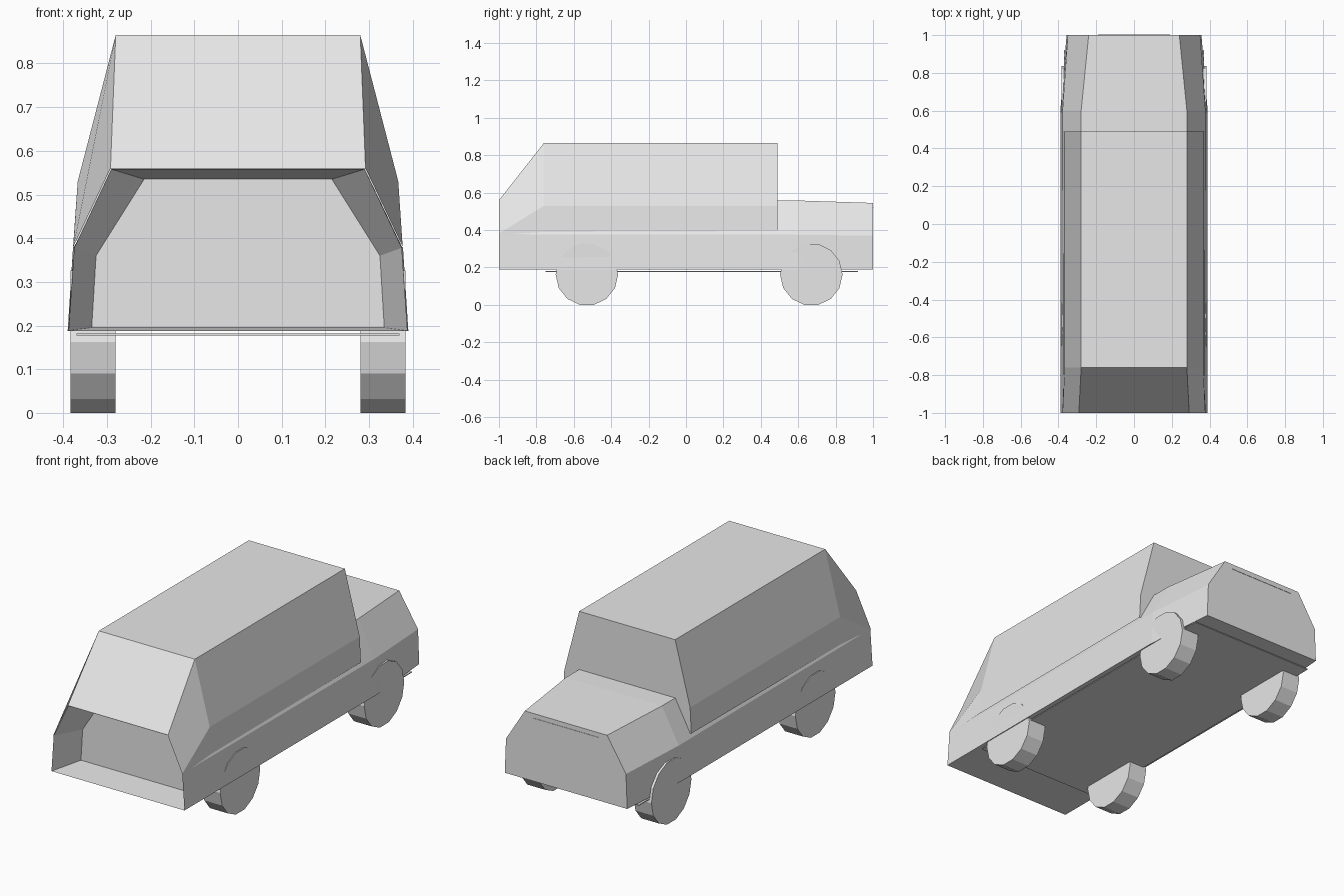
import bpy, bmesh, math

cube = bpy.data.objects.get("Cube")
if cube:
    bpy.data.objects.remove(cube, do_unlink=True)

grey = bpy.data.materials.new("light_grey")
grey.use_nodes = True
grey.diffuse_color = (0.8, 0.8, 0.8, 1)
grey.node_tree.nodes["Principled BSDF"].inputs["Base Color"].default_value = (0.8, 0.8, 0.8, 1)


def finish(name, bm):
    bmesh.ops.recalc_face_normals(bm, faces=bm.faces)
    mesh = bpy.data.meshes.new(name)
    bm.to_mesh(mesh)
    bm.free()
    mesh.materials.append(grey)
    obj = bpy.data.objects.new(name, mesh)
    bpy.context.collection.objects.link(obj)
    return obj


def loft(name, sections, closed=True, cap_start=True, cap_end=True):
    """Join mirrored half profiles, each given as (y, [(x, z), ...]) from top to bottom."""
    bm = bmesh.new()
    rings = []
    for y, half in sections:
        outline = [(-x, z) for x, z in reversed(half)] + list(half)
        rings.append([bm.verts.new((x, y, z)) for x, z in outline])
    for a, b in zip(rings, rings[1:]):
        n = len(a)
        for i in range(n if closed else n - 1):
            j = (i + 1) % n
            bm.faces.new((a[i], a[j], b[j], b[i]))
    if cap_start:
        bm.faces.new(rings[0])
    if cap_end:
        bm.faces.new(rings[-1])
    return finish(name, bm)


def box(name, low, high):
    bm = bmesh.new()
    bmesh.ops.create_cube(bm, size=1)
    for v in bm.verts:
        v.co = [(l + h) / 2 + c * (h - l) for l, h, c in zip(low, high, v.co)]
    return finish(name, bm)


# Lower body: starts at the recessed end wall, folds out to the rim, runs to the nose
loft("lower_body", [
    (-0.83, [(0.215, 0.535), (0.325, 0.36), (0.335, 0.195)]),
    (-1.0, [(0.29, 0.558), (0.375, 0.378), (0.388, 0.188)]),
    (0.6, [(0.28, 0.558), (0.378, 0.375), (0.39, 0.188)]),
    (1.0, [(0.24, 0.545), (0.35, 0.37), (0.357, 0.188)]),
])

# Tall canopy: sloped panel at the open end, upright wall at the other
loft("canopy", [
    (-1.0, [(0.292, 0.56), (0.377, 0.381), (0.378, 0.375)]),
    (-0.76, [(0.28, 0.865), (0.367, 0.53), (0.374, 0.39)]),
    (0.49, [(0.28, 0.865), (0.367, 0.53), (0.374, 0.395)]),
], closed=False, cap_start=False)

# Underside tray and thin trim line on the nose
box("underside_tray", (-0.37, -0.75, 0.177), (0.37, 0.92, 0.182))
box("nose_trim", (-0.19, 0.995, 0.517), (0.19, 1.002, 0.521))

# Wheels: fourteen flat sides, resting on a flat facet
SIDES, RADIUS = 14, 0.167
HUB = RADIUS * math.cos(math.pi / SIDES)
for side, label in ((1, "left"), (-1, "right")):
    for y, end in ((-0.53, "front"), (0.67, "rear")):
        bm = bmesh.new()
        rims = []
        for x in (0.28, 0.384):
            rims.append([bm.verts.new((
                side * x,
                y + RADIUS * math.cos(2 * math.pi * i / SIDES),
                HUB + RADIUS * math.sin(2 * math.pi * i / SIDES))) for i in range(SIDES)])
        for i in range(SIDES):
            j = (i + 1) % SIDES
            bm.faces.new((rims[0][i], rims[0][j], rims[1][j], rims[1][i]))
        for rim in rims:
            bm.faces.new(rim)
        finish(f"{end}_{label}_wheel", bm)
